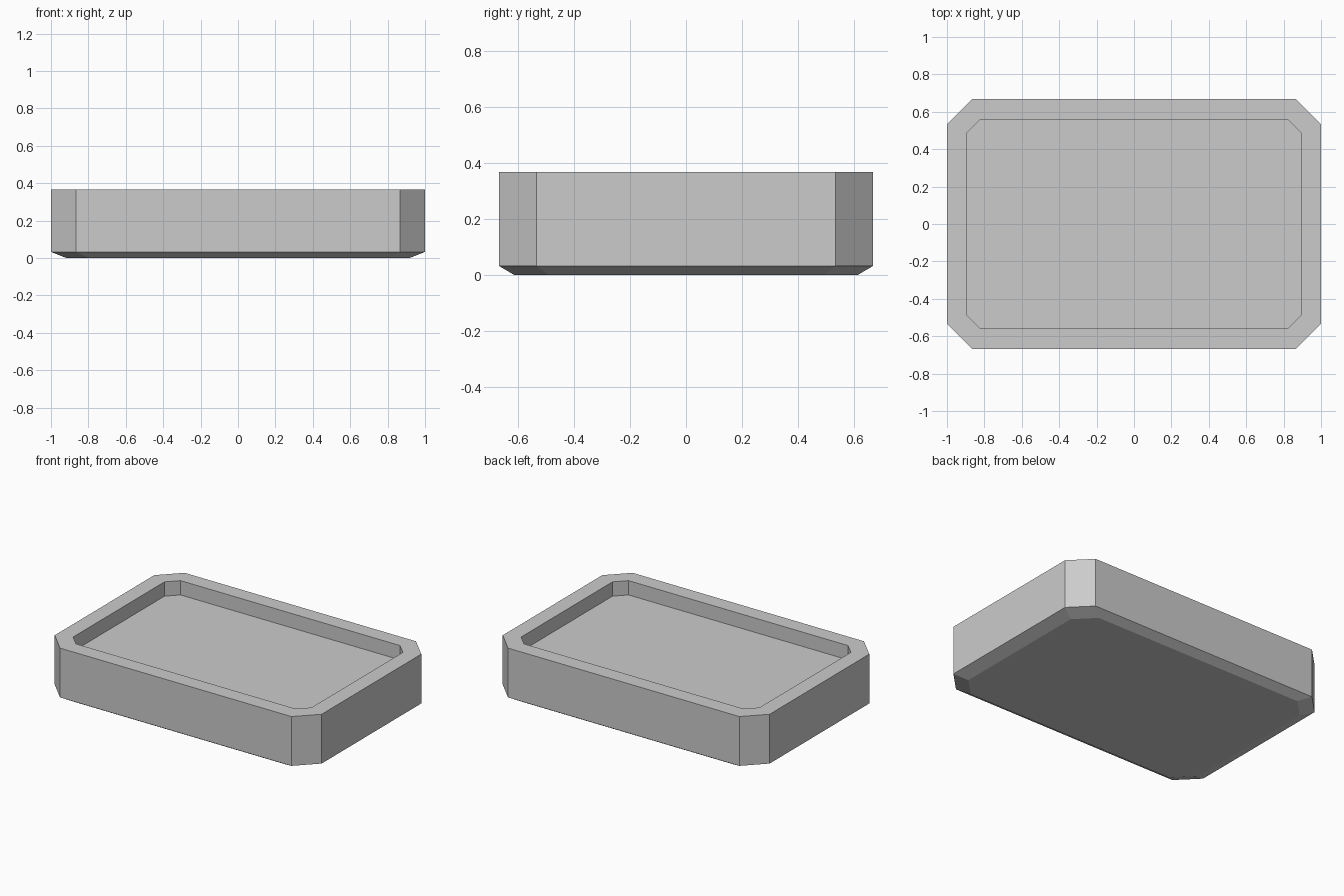
import bpy, bmesh

if "Cube" in bpy.data.objects:
    bpy.data.objects.remove(bpy.data.objects["Cube"])


def octagon(bm, hx, hy, cx, cy, z):
    """Ring of 8 verts: rectangle hx by hy whose corners are cut at cx, cy."""
    pts = [(hx, -cy), (hx, cy), (cx, hy), (-cx, hy),
           (-hx, cy), (-hx, -cy), (-cx, -hy), (cx, -hy)]
    return [bm.verts.new((x, y, z)) for x, y in pts]


bm = bmesh.new()
s = 0.917  # base taper
outer = (1.0, 0.667, 0.867, 0.533)
inner = (0.893, 0.56, 0.822, 0.489)

# Base, tapered foot, outer wall, rim, then recess wall
rings = [
    octagon(bm, *[v * s for v in outer], 0.0),
    octagon(bm, *outer, 0.033),
    octagon(bm, *outer, 0.367),
    octagon(bm, *inner, 0.367),
    octagon(bm, *inner, 0.27),
]
for a, b in zip(rings, rings[1:]):
    for i in range(8):
        j = (i + 1) % 8
        bm.faces.new((a[i], a[j], b[j], b[i]))

# Underside and recessed floor
bm.faces.new(rings[0][::-1])
bm.faces.new(rings[-1])
bmesh.ops.recalc_face_normals(bm, faces=bm.faces)

mesh = bpy.data.meshes.new("tray")
bm.to_mesh(mesh)
bm.free()
bpy.context.collection.objects.link(bpy.data.objects.new("tray", mesh))
